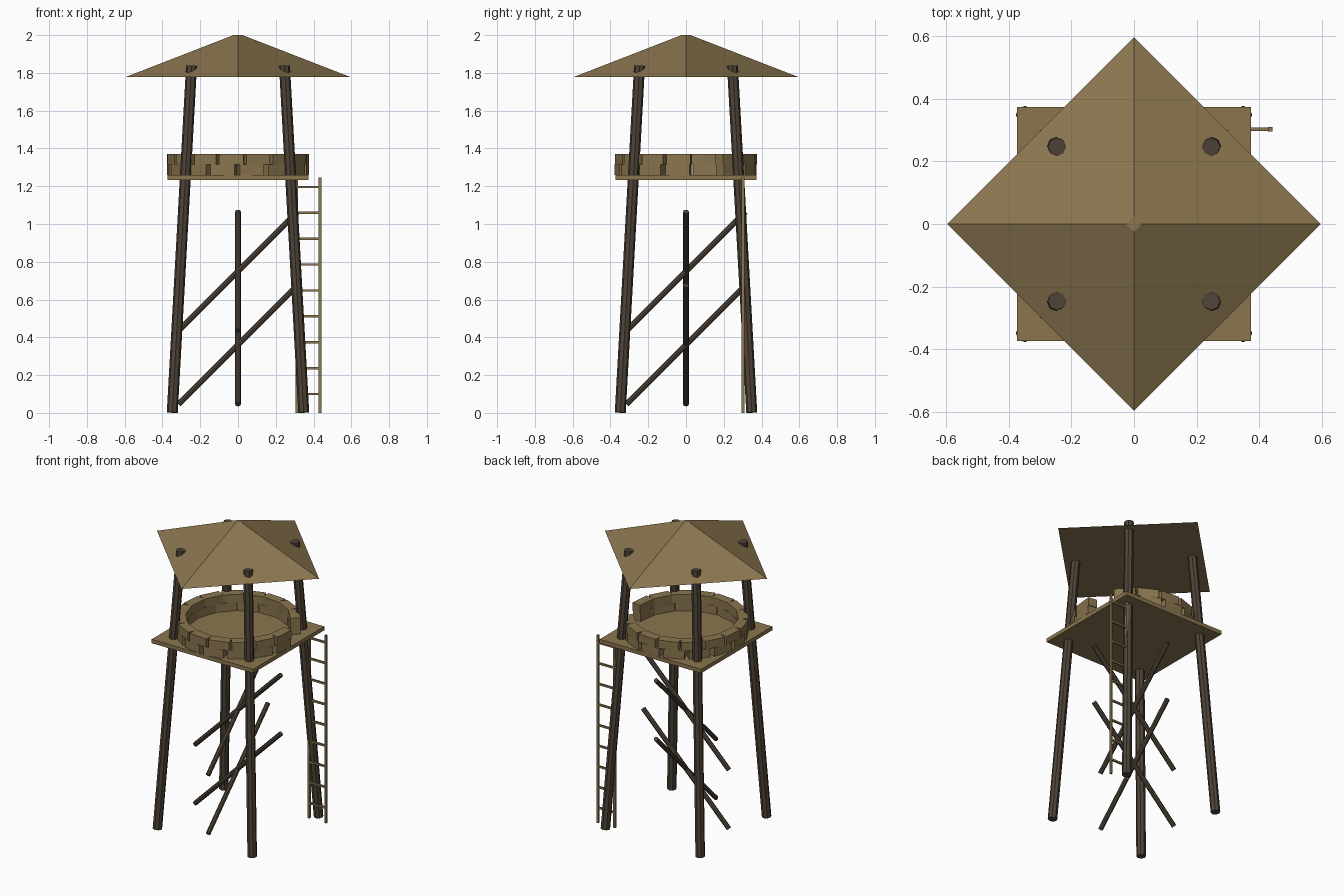
import bpy, math
from mathutils import Vector, Matrix

if "Cube" in bpy.data.objects:
    bpy.data.objects.remove(bpy.data.objects["Cube"])


def material(name, rgb):
    m = bpy.data.materials.new(name)
    m.diffuse_color = (*rgb, 1)
    m.use_nodes = True
    m.node_tree.nodes["Principled BSDF"].inputs["Base Color"].default_value = m.diffuse_color
    return m


TAN = material("tan wood", (0.255, 0.180, 0.078))
DARK = material("dark timber", (0.076, 0.056, 0.039))


def finish(name, mat):
    o = bpy.context.object
    o.name = name
    o.data.materials.append(mat)
    return o


def box(name, loc, size, mat, angle=0):
    bpy.ops.mesh.primitive_cube_add(size=1)
    o = finish(name, mat)
    o.data.transform(Matrix.Diagonal((*size, 1)))
    o.location = loc
    o.rotation_euler.z = angle
    return o


def pole(name, a, b, r, mat, sides=8):
    a, b = Vector(a), Vector(b)
    d = b - a
    bpy.ops.mesh.primitive_cylinder_add(vertices=sides, radius=r, depth=d.length,
                                        location=(a + b) / 2)
    o = finish(name, mat)
    o.rotation_euler = d.to_track_quat('Z', 'Y').to_euler()
    return o


# Four leaning legs that pierce the platform and roof
for sx in (-1, 1):
    for sy in (-1, 1):
        pole("leg", (sx * .348, sy * .348, .002), (sx * .246, sy * .246, 1.838), .029, DARK)

# Parallel diagonal braces through the middle, one pair per axis
for zc in (.36, .75):
    pole("brace_x", (-.315, 0, zc - .315), (.315, 0, zc + .315), .015, DARK)
    pole("brace_y", (0, -.315, zc - .315), (0, .315, zc + .315), .015, DARK)

# Platform
box("platform", (0, 0, 1.247), (.745, .745, .026), TAN)

# Two staggered courses of straight blocks in a ring, open beside the ladder
START, END = 30, 365
for course, count in enumerate((14, 15)):
    step = (END - START) / count
    for i in range(count):
        t = math.radians(START + (i + .5) * step)
        box("wall_block", (.341 * math.cos(t), .341 * math.sin(t), 1.2875 + course * .055),
            (.062, .129, .055), TAN, t)

# Pyramid roof with a small flat tip, corners on the axes
bpy.ops.mesh.primitive_cone_add(vertices=4, radius1=.595, radius2=.024, depth=.222,
                                location=(0, 0, 1.889))
finish("roof", TAN)

# Ladder
for x in (.311, .434):
    box("ladder_rail", (x, .302, .623), (.014, .014, 1.246), TAN)
for i in range(9):
    box("ladder_rung", (.3725, .302, .1 + i * .137), (.123, .011, .012), TAN)
